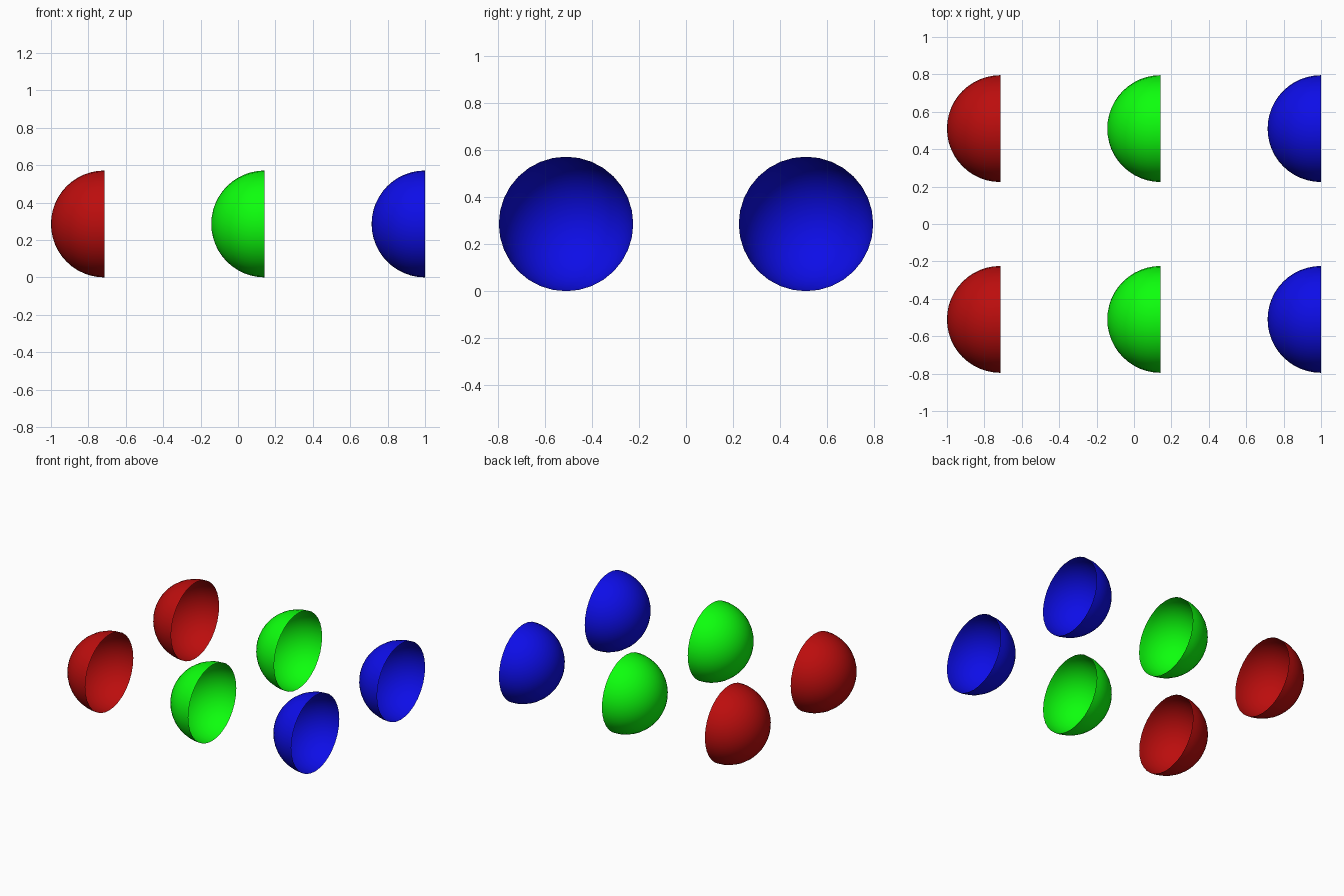
import bpy, bmesh, math
from mathutils import Matrix

if "Cube" in bpy.data.objects:
    bpy.data.objects.remove(bpy.data.objects["Cube"])

R = 2 / 7          # bowl radius
ROW_Y = 0.51       # distance of each row from the centre line

COLUMNS = [
    ("red", -1 + R, (0.5, 0.004, 0.004, 1)),
    ("green", -1 + 4 * R, (0.004, 1.0, 0.004, 1)),
    ("blue", 1.0, (0.004, 0.004, 0.8, 1)),
]


def half_shell_mesh(name, material):
    """Thin open hemisphere, dome towards -x, open rim towards +x."""
    bm = bmesh.new()
    bmesh.ops.create_uvsphere(bm, u_segments=32, v_segments=24, radius=R,
                              matrix=Matrix.Rotation(math.pi / 2, 4, 'Y'))
    bmesh.ops.bisect_plane(bm, geom=bm.verts[:] + bm.edges[:] + bm.faces[:],
                           dist=1e-5, plane_co=(0, 0, 0), plane_no=(1, 0, 0),
                           clear_outer=True)
    for f in bm.faces:
        f.smooth = True
    mesh = bpy.data.meshes.new(name)
    bm.to_mesh(mesh)
    bm.free()
    mesh.materials.append(material)
    return mesh


# Three coloured columns, each with a front and a back bowl
for colour, x, rgba in COLUMNS:
    mat = bpy.data.materials.new(colour)
    mat.diffuse_color = rgba
    mat.use_nodes = True
    mat.node_tree.nodes["Principled BSDF"].inputs["Base Color"].default_value = mat.diffuse_color
    mesh = half_shell_mesh(colour + "_half_shell", mat)
    for side, y in (("front", -ROW_Y), ("back", ROW_Y)):
        obj = bpy.data.objects.new(f"{colour}_half_shell_{side}", mesh)
        obj.location = (x, y, R)
        bpy.context.collection.objects.link(obj)
